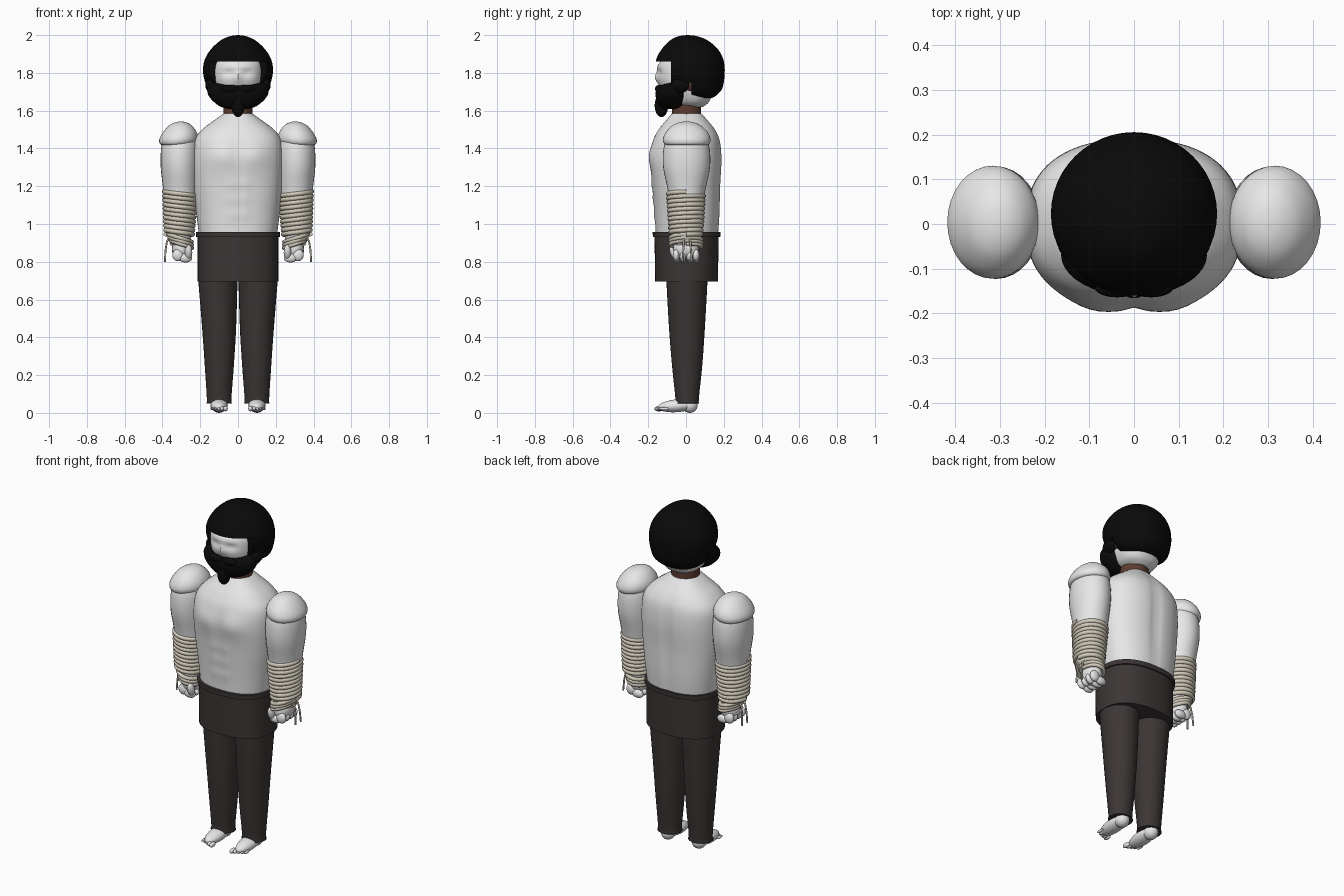
import bpy, bmesh
from math import sin, cos, pi, exp, radians
from mathutils import Vector, Matrix

if "Cube" in bpy.data.objects:
    bpy.data.objects.remove(bpy.data.objects["Cube"])


def material(name, rgb):
    m = bpy.data.materials.new(name)
    m.use_nodes = True
    m.diffuse_color = (*rgb, 1)
    node = next(n for n in m.node_tree.nodes if n.type == 'BSDF_PRINCIPLED')
    node.inputs["Base Color"].default_value = (*rgb, 1)
    return m


SKIN = material("pale_skin", (0.8, 0.8, 0.8))
HAIR = material("black_hair", (0.003, 0.003, 0.003))
CLOTH = material("dark_cloth", (0.045, 0.036, 0.036))
ROPE = material("rope_beige", (0.64, 0.59, 0.49))
BROWN = material("brown_skin", (0.11, 0.045, 0.03))


def finish(name, bm, mat, angle=45):
    bmesh.ops.recalc_face_normals(bm, faces=bm.faces)
    mesh = bpy.data.meshes.new(name)
    bm.to_mesh(mesh)
    bm.free()
    mesh.materials.append(mat)
    for p in mesh.polygons:
        p.use_smooth = True
    mesh.set_sharp_from_angle(angle=radians(angle))
    ob = bpy.data.objects.new(name, mesh)
    bpy.context.collection.objects.link(ob)
    return ob


def catmull(a, b, c, d, t):
    return 0.5 * (2*b + (c-a)*t + (2*a-5*b+4*c-d)*t*t + (3*b-a-3*c+d)*t**3)


def loft(name, rows, mat, side=1, steps=4, seg=32, p=2.0, bump=None):
    """Stack rounded sections (z, cx, cy, rx, ry), smoothed between rows."""
    rings = []
    for i in range(len(rows) - 1):
        four = [rows[min(max(i + k, 0), len(rows) - 1)] for k in (-1, 0, 1, 2)]
        rings += [[catmull(*v, s / steps) for v in zip(*four)] for s in range(steps)]
    rings.append(rows[-1])
    bm = bmesh.new()
    loops = []
    for z, cx, cy, rx, ry in rings:
        loop = []
        for k in range(seg):
            c, s = cos(2*pi*k/seg), sin(2*pi*k/seg)
            x = cx + max(rx, 0.002) * abs(c)**(2/p) * (1 if c > 0 else -1)
            y = cy + max(ry, 0.002) * abs(s)**(2/p) * (1 if s > 0 else -1)
            if bump:
                y += bump(x, z, s)
            loop.append(bm.verts.new((side * x, y, z)))
        loops.append(loop)
    for a, b in zip(loops, loops[1:]):
        for k in range(seg):
            n = (k + 1) % seg
            bm.faces.new((a[k], a[n], b[n], b[k]))
    bm.faces.new(loops[0])
    bm.faces.new(loops[-1])
    return finish(name, bm, mat)


def ball(name, center, radii, mat, tilt=0):
    bm = bmesh.new()
    bmesh.ops.create_uvsphere(bm, u_segments=20, v_segments=12, radius=1)
    m = Matrix.Translation(center) @ Matrix.Rotation(tilt, 4, 'X') @ Matrix.Diagonal((*radii, 1))
    bmesh.ops.transform(bm, matrix=m, verts=bm.verts)
    return finish(name, bm, mat, 180)


def tube(name, points, radius, mat):
    curve = bpy.data.curves.new(name, 'CURVE')
    curve.dimensions = '3D'
    curve.bevel_depth = radius
    curve.bevel_resolution = 2
    curve.use_fill_caps = True
    spline = curve.splines.new('POLY')
    spline.points.add(len(points) - 1)
    for pt, co in zip(spline.points, points):
        pt.co = (*co, 1)
    spline.use_smooth = True
    curve.materials.append(mat)
    ob = bpy.data.objects.new(name, curve)
    bpy.context.collection.objects.link(ob)


def cut_box(ob, low, high):
    bm = bmesh.new()
    bmesh.ops.create_cube(bm, size=1)
    low, high = Vector(low), Vector(high)
    m = Matrix.Translation((low + high) / 2) @ Matrix.Diagonal((*(high - low), 1))
    bmesh.ops.transform(bm, matrix=m, verts=bm.verts)
    cutter = finish("hair_cutter", bm, HAIR)
    cutter.hide_render = True
    mod = ob.modifiers.new("trim", 'BOOLEAN')
    mod.operation, mod.object = 'DIFFERENCE', cutter
    bpy.context.view_layer.objects.active = ob
    bpy.ops.object.modifier_apply(modifier=mod.name)
    bpy.data.objects.remove(cutter)


def hill(x, z, cx, cz, sx, sz):
    return exp(-((x - cx) / sx)**2 - ((z - cz) / sz)**2)


# Torso with chest, stomach and spine relief
def muscles(x, z, s):
    if s > 0:
        return -0.012 * s * hill(x, z, 0, 1.25, 0.025, 0.28)
    out = 0.012 * hill(abs(x), z, 0.09, 1.36, 0.07, 0.06)
    out += 0.006 * sum(hill(abs(x), z, 0.03, h, 0.022, 0.03) for h in (1.05, 1.13, 1.21))
    out -= 0.006 * hill(x, z, 0, 1.25, 0.015, 0.25)
    return out * s


loft("torso", [(0.93, 0, 0.005, 0.205, 0.165), (1.05, 0, 0.007, 0.22, 0.172),
               (1.2, 0, 0.003, 0.237, 0.18), (1.34, 0, 0, 0.242, 0.19),
               (1.44, 0, 0.003, 0.232, 0.178), (1.5, 0, 0.005, 0.19, 0.15),
               (1.55, 0, 0.005, 0.125, 0.11), (1.585, 0, 0.004, 0.075, 0.08)],
     SKIN, steps=8, seg=72, p=2.4, bump=muscles)

# Waist wrap, belt and trouser legs
loft("waist_wrap", [(0.695, 0, 0.003, 0.214, 0.166), (0.94, 0, 0.003, 0.214, 0.17)],
     CLOTH, steps=1, seg=48, p=2.4)
loft("belt", [(0.93, 0, 0.003, 0.222, 0.178), (0.957, 0, 0.003, 0.222, 0.18)],
     CLOTH, steps=1, seg=48, p=2.4)

# Neck, head and ears
loft("neck", [(1.56, 0, 0.003, 0.078, 0.077), (1.67, 0, 0.003, 0.075, 0.077)], BROWN, steps=1)


def face(x, z, s):
    if s > 0:
        return 0
    return -s * (0.012 * hill(abs(x), z, 0.05, 1.8, 0.035, 0.018)
                 - 0.014 * hill(x, z, 0, 1.775, 0.018, 0.03)
                 - 0.006 * hill(x, z, 0, 1.835, 0.08, 0.015))


loft("head", [(1.62, 0, 0.02, 0.06, 0.07), (1.645, 0, 0.02, 0.1, 0.1),
              (1.70, 0, 0.01, 0.125, 0.135), (1.78, 0, 0, 0.135, 0.152),
              (1.86, 0, 0.005, 0.13, 0.14), (1.93, 0, 0.02, 0.08, 0.09)],
     SKIN, steps=7, seg=56, p=2.3, bump=face)

# Hair cap trimmed around the face and below the ears
hair = loft("hair", [(1.668, 0, 0.09, 0.09, 0.05), (1.685, 0, 0.07, 0.13, 0.095),
                     (1.72, 0, 0.045, 0.162, 0.148), (1.8, 0, 0.025, 0.185, 0.18),
                     (1.87, 0, 0.02, 0.176, 0.178), (1.93, 0, 0.02, 0.139, 0.145),
                     (1.975, 0, 0.015, 0.087, 0.095), (1.995, 0, 0.01, 0.04, 0.045),
                     (2.0, 0, 0.01, 0.002, 0.002)], HAIR, steps=5, seg=48)
cut_box(hair, (-1, -1, 1.5), (1, -0.08, 1.86))
cut_box(hair, (-1, -1, 1.5), (1, 0.03, 1.75))
hair.data.set_sharp_from_angle(angle=radians(45))

# Beard, chin tuft and moustache
loft("beard", [(1.608, 0, -0.075, 0.05, 0.045), (1.625, 0, -0.075, 0.1, 0.07),
               (1.67, 0, -0.072, 0.15, 0.088), (1.71, 0, -0.07, 0.163, 0.088),
               (1.735, 0, -0.06, 0.155, 0.078), (1.75, 0, -0.045, 0.14, 0.055)],
     HAIR, steps=4, seg=40)
ball("chin_tuft", (0, -0.13, 1.628), (0.036, 0.036, 0.062), HAIR)

for side, tag in ((1, "left"), (-1, "right")):
    ball(tag + "_moustache", (side * 0.038, -0.142, 1.715), (0.05, 0.022, 0.022), HAIR)
    ball(tag + "_sideburn", (side * 0.143, -0.03, 1.735), (0.03, 0.048, 0.04), HAIR)
    ball(tag + "_ear", (side * 0.132, 0.02, 1.735), (0.018, 0.025, 0.03), BROWN)

    # Leg with a slightly flared cuff
    loft(tag + "_trouser_leg", [(0.05, 0.1, 0.006, 0.069, 0.065), (0.075, 0.1, 0.006, 0.065, 0.062),
                                (0.25, 0.099, 0.006, 0.077, 0.08), (0.45, 0.1, 0.005, 0.09, 0.095),
                                (0.72, 0.107, 0.005, 0.105, 0.11)], CLOTH, side)

    # Foot and toes
    ball(tag + "_foot", (side * 0.1, -0.045, 0.038), (0.046, 0.105, 0.034), SKIN, radians(5))
    ball(tag + "_heel", (side * 0.1, 0.02, 0.04), (0.04, 0.042, 0.04), SKIN)
    for k in range(5):
        size = 0.014 - 0.0015 * k
        ball(f"{tag}_toe_{k + 1}", (side * (0.066 + 0.018 * k), -0.143 + 0.007 * k, 0.022),
             (size * 0.85, 0.025, size), SKIN)

    # Arm and shoulder cap
    loft(tag + "_arm", [(0.89, 0.3, 0, 0.05, 0.06), (0.94, 0.312, 0, 0.065, 0.073),
                        (1.05, 0.308, 0, 0.08, 0.083), (1.18, 0.306, 0.003, 0.09, 0.1),
                        (1.3, 0.309, 0.003, 0.1, 0.124), (1.4, 0.308, 0.003, 0.099, 0.122),
                        (1.47, 0.305, 0.003, 0.085, 0.1)], SKIN, side)
    loft(tag + "_shoulder_cap", [(1.415, 0.325, 0.004, 0.07, 0.1), (1.425, 0.32, 0.004, 0.094, 0.12),
                                 (1.45, 0.314, 0.004, 0.102, 0.126), (1.485, 0.308, 0.004, 0.09, 0.112),
                                 (1.52, 0.305, 0.003, 0.062, 0.078), (1.538, 0.303, 0.003, 0.03, 0.04),
                                 (1.543, 0.303, 0.003, 0.002, 0.002)], SKIN, side)

    # Rope wound round the forearm, then the wrist
    turns, seg = 10, 28
    wind = []
    for k in range(turns * seg + 1):
        t, a = k / (turns * seg), 2 * pi * k / seg
        wind.append((side * (0.312 - 0.006*t + (0.071 + 0.013*t) * cos(a)),
                     (0.08 + 0.015*t) * sin(a), 0.94 + 0.225*t + 0.006 * cos(a)))
    tube(tag + "_forearm_rope", wind, 0.0125, ROPE)
    wrist = []
    for k in range(3 * seg + 1):
        t, a = k / (3 * seg), 2 * pi * k / seg
        wrist.append((side * (0.297 + 0.01*t + (0.054 + 0.008*t) * cos(a)),
                      0.082 * sin(a), 0.88 + 0.05*t + 0.016 * cos(a)))
    tube(tag + "_wrist_rope", wrist, 0.011, ROPE)
    for k, y in enumerate((-0.012, 0.022)):
        tube(f"{tag}_rope_end_{k + 1}", [(side * 0.355, y, 0.935), (side * 0.376, y, 0.91),
             (side * 0.384, y * 1.2, 0.86), (side * 0.387, y * 1.4, 0.80)], 0.005, ROPE)

    # Closed fist
    ball(tag + "_hand", (side * 0.298, 0, 0.868), (0.052, 0.068, 0.06), SKIN)
    for k in range(4):
        y = -0.052 + 0.035 * k
        ball(f"{tag}_knuckle_{k + 1}", (side * 0.318, y, 0.835), (0.03, 0.018, 0.032), SKIN)
        ball(f"{tag}_finger_{k + 1}", (side * 0.278, y, 0.82), (0.036, 0.018, 0.024), SKIN)
    ball(tag + "_thumb", (side * 0.262, -0.062, 0.85), (0.02, 0.022, 0.042), SKIN, radians(20))
